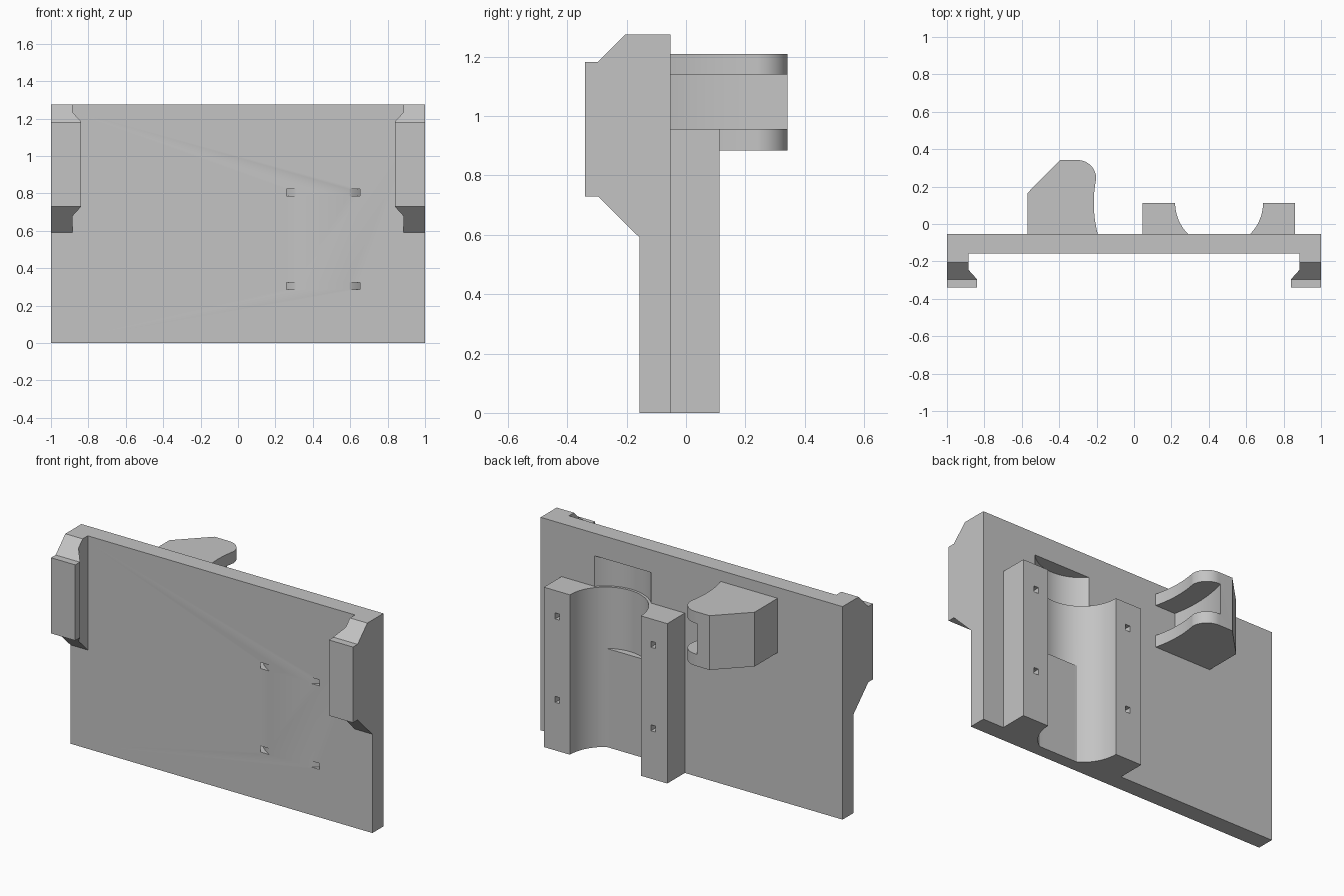
import bpy, bmesh
from math import cos, sin, radians

if "Cube" in bpy.data.objects:
    bpy.data.objects.remove(bpy.data.objects["Cube"], do_unlink=True)

grey = bpy.data.materials.new("light_grey")
grey.use_nodes = True
colour = (0.55, 0.55, 0.55, 1)
grey.diffuse_color = colour
grey.node_tree.nodes["Principled BSDF"].inputs["Base Color"].default_value = colour

CX, CY = 0.455, 0.113      # axis of the round cradle
BACK, FRONT = -0.053, -0.157
TOP, BLOCK_TOP, SLOT_TOP = 1.275, 0.957, 1.14


def prism(name, points, low, high, along_x=False):
    """Extrude a flat outline along z, or a (y, z) outline along x."""
    bm = bmesh.new()
    place = (lambda a, b, h: (h, a, b)) if along_x else (lambda a, b, h: (a, b, h))
    bottom = [bm.verts.new(place(a, b, low)) for a, b in points]
    top = [bm.verts.new(place(a, b, high)) for a, b in points]
    bm.faces.new(bottom)
    bm.faces.new(top)
    for i in range(len(points)):
        j = (i + 1) % len(points)
        bm.faces.new((bottom[i], bottom[j], top[j], top[i]))
    bmesh.ops.recalc_face_normals(bm, faces=bm.faces)
    mesh = bpy.data.meshes.new(name)
    bm.to_mesh(mesh)
    bm.free()
    mesh.materials.append(grey)
    obj = bpy.data.objects.new(name, mesh)
    bpy.context.collection.objects.link(obj)
    return obj


def box(name, x0, x1, y0, y1, z0, z1):
    return prism(name, [(x0, y0), (x1, y0), (x1, y1), (x0, y1)], z0, z1)


def arc(x, y, r, start, end, steps):
    angles = [radians(start + (end - start) * i / steps) for i in range(steps + 1)]
    return [(x + r * cos(a), y + r * sin(a)) for a in angles]


def circle(r, steps=96):
    return arc(CX, CY, r, 0, 360, steps)[:-1]


def select(obj):
    bpy.ops.object.select_all(action="DESELECT")
    obj.select_set(True)
    bpy.context.view_layer.objects.active = obj


def boolean(obj, cutter, operation="DIFFERENCE"):
    select(obj)
    mod = obj.modifiers.new("cut", "BOOLEAN")
    mod.operation = operation
    mod.solver = "EXACT"
    mod.object = cutter
    cutter.hide_render = True
    bpy.ops.object.modifier_apply(modifier=mod.name)


# Back plate and the cradle block behind it
plate = box("back_plate", -1, 1, FRONT, BACK, 0, TOP)
block = box("cradle_block", 0.045, 0.862, BACK, CY, 0, BLOCK_TOP)

# Cradle bore, flat-bottomed lower bore, and wider disc recess
bore = prism("bore_cutter", circle(0.235), 0.59, 1.0)
flat = [(x, max(y, -0.083)) for x, y in circle(0.235)]
lower_bore = prism("lower_bore_cutter", flat, -0.1, 0.595)
recess = prism("recess_cutter", circle(0.25), BLOCK_TOP, SLOT_TOP)

# Curved strap channels around the bore
ring = arc(CX, CY, 0.334, 165, 375, 48) + arc(CX, CY, 0.303, 375, 165, 48)
straps = [prism("strap_cutter", ring, z - 0.018, z + 0.018) for z in (0.305, 0.805)]

cutters = [lower_bore, bore, recess] + straps
for cutter in cutters:
    boolean(plate, cutter)
    if cutter is not recess:
        boolean(block, cutter)

# Hook with a rounded tip, a shallow hollow side and a slot
outline = [(-0.57, BACK), (-0.57, 0.165), (-0.395, 0.342)]
outline += arc(-0.302, 0.242, 0.1, 90, 0, 16)
outline += arc(CX, CY, 0.67, 170, 194.35, 20)
hook = prism("slotted_hook", outline, 0.885, 1.21)
slot = prism("slot_cutter", circle(0.8, 160), 0.956, SLOT_TOP)
boolean(hook, slot)

# Front clips: lipped plan trimmed by a sloped side outline, then mirrored
plan = [(1, FRONT), (1, -0.34), (0.84, -0.34), (0.84, -0.295),
        (0.885, -0.245), (0.885, FRONT)]
clips = prism("front_clips", plan, 0.5, TOP)
side = [(-0.1, 0.535), (-0.297, 0.73), (-0.4, 0.73), (-0.4, 1.183),
        (-0.297, 1.183), (-0.155, 1.325), (-0.1, 1.325)]
trim = prism("clip_trim", side, 0.7, 1.1, along_x=True)
boolean(clips, trim, "INTERSECT")
mirror = clips.modifiers.new("mirror", "MIRROR")
select(clips)
bpy.ops.object.modifier_apply(modifier=mirror.name)

# Remove the helpers and shade the parts
for helper in cutters + [slot, trim]:
    bpy.data.objects.remove(helper, do_unlink=True)
for part in (plate, block, hook, clips):
    select(part)
    bpy.ops.object.shade_smooth_by_angle(angle=radians(30))
